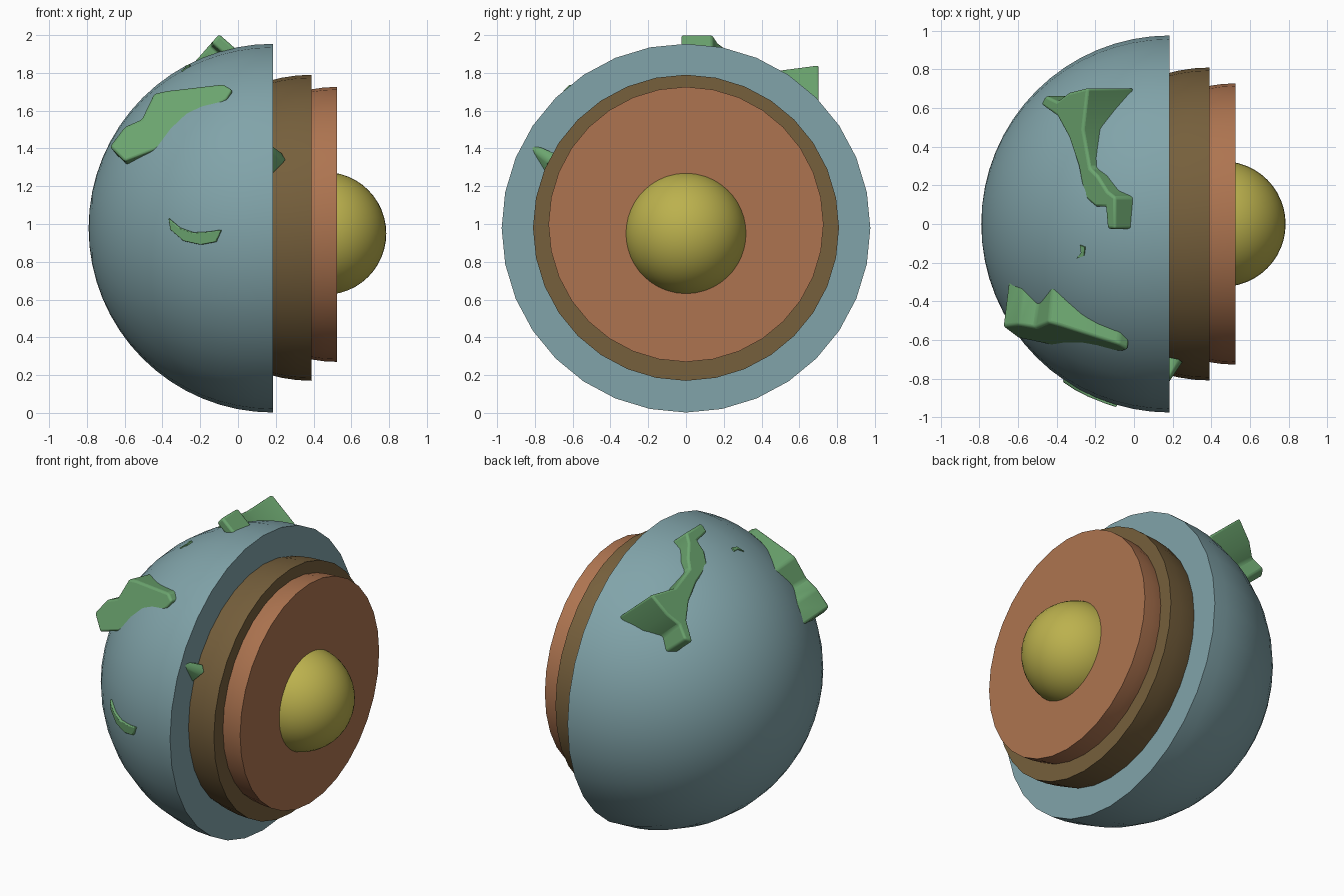
import bpy, bmesh, math
from mathutils import Vector

if "Cube" in bpy.data.objects:
    bpy.data.objects.remove(bpy.data.objects["Cube"])

OCEAN_C, OCEAN_R = Vector((0.185, 0, 0.978)), 0.976


def material(name, rgb):
    m = bpy.data.materials.new(name)
    m.diffuse_color = (*rgb, 1)
    m.use_nodes = True
    m.node_tree.nodes["Principled BSDF"].inputs["Base Color"].default_value = m.diffuse_color
    return m


LAND = material("land_green", (0.15, 0.38, 0.16))


def finish(name, bm, mat, angle=35):
    bmesh.ops.recalc_face_normals(bm, faces=bm.faces[:])
    me = bpy.data.meshes.new(name)
    bm.to_mesh(me)
    bm.free()
    ob = bpy.data.objects.new(name, me)
    bpy.context.collection.objects.link(ob)
    me.materials.append(mat)
    bpy.ops.object.select_all(action='DESELECT')
    ob.select_set(True)
    bpy.context.view_layer.objects.active = ob
    bpy.ops.object.shade_smooth_by_angle(angle=math.radians(angle))
    return ob


def half_ball(name, center, r, mat, segs=32, rings=16):
    """Closed hemisphere: flat cut faces +x, dome towards -x."""
    bm = bmesh.new()
    c = Vector(center)
    pole = bm.verts.new(c - Vector((r, 0, 0)))
    prev = None
    for i in range(1, rings + 1):
        a = math.pi / 2 * i / rings
        ring = []
        for j in range(segs):
            t = 2 * math.pi * j / segs
            ring.append(bm.verts.new(c + r * Vector((-math.cos(a), math.sin(a) * math.cos(t),
                                                     math.sin(a) * math.sin(t)))))
        for j in range(segs):
            k = (j + 1) % segs
            bm.faces.new((prev[j], prev[k], ring[k], ring[j]) if prev else (pole, ring[k], ring[j]))
        prev = ring
    bm.faces.new(prev)
    return finish(name, bm, mat)


def plate(name, points, inward, depth, bevel=0.014):
    """Land outline pushed inward into the globe, with rounded edges."""
    bm = bmesh.new()
    off = Vector(inward).normalized() * depth
    top = [bm.verts.new(p) for p in points]
    low = [bm.verts.new(Vector(p) + off) for p in points]
    bm.faces.new(top)
    bm.faces.new(low)
    for i in range(len(top)):
        k = (i + 1) % len(top)
        bm.faces.new((top[i], top[k], low[k], low[i]))
    ob = finish(name, bm, LAND)
    if bevel:
        b = ob.modifiers.new("round_edges", 'BEVEL')
        b.width, b.segments, b.limit_method = bevel, 3, 'ANGLE'
    return ob


# Nested layers, each cut a little further out
half_ball("ocean_shell", OCEAN_C, OCEAN_R, material("ocean_blue", (0.22, 0.37, 0.40)))
half_ball("mantle", (0.39, 0, 0.98), 0.81, material("mantle_brown", (0.18, 0.115, 0.045)))
half_ball("outer_core", (0.525, 0, 0.998), 0.728, material("core_orange", (0.42, 0.175, 0.08)))

# Inner core ball
bm = bmesh.new()
bmesh.ops.create_uvsphere(bm, u_segments=48, v_segments=24, radius=0.325)
bmesh.ops.translate(bm, verts=bm.verts[:], vec=(0.46, 0, 0.95))
finish("inner_core", bm, material("core_yellow", (0.50, 0.44, 0.075)))

# Rear land: flat plate facing up and left, outline given in x, y
rear = [(-.24, .705), (-.34, .68), (-.40, .635), (-.46, .665), (-.485, .62), (-.40, .56),
        (-.34, .45), (-.29, .30), (-.26, .14), (-.20, .09), (-.15, .09), (-.14, -.025),
        (-.10, -.025), (-.10, .14), (-.14, .17), (-.19, .25), (-.23, .29), (-.265, .49)]
plate("rear_land", [(x, y, (1.398 + .75 * x) / .66) for x, y in rear], (.75, 0, -.66), 0.32)

# Front land: flat plate facing the front, outline given in x, z
front = [(-.68, 1.41), (-.60, 1.515), (-.51, 1.555), (-.445, 1.69), (-.38, 1.705), (-.08, 1.74),
         (-.03, 1.71), (-.06, 1.66), (-.18, 1.57), (-.32, 1.46), (-.42, 1.40), (-.60, 1.33)]
plate("front_land", [(x, (-1.165 - .32 * x + .34 * z) / .88, z) for x, z in front],
      (.12, .98, -.15), 0.28)


def hug(pairs, axis, lift):
    """Place 2D points on the globe, seen along the front or the top."""
    out = []
    for a, b, in pairs:
        dx = a - OCEAN_C.x
        if axis == 'front':
            dz = b - OCEAN_C.z
            out.append((a, -math.sqrt((OCEAN_R + lift) ** 2 - dx * dx - dz * dz), b))
        else:
            out.append((a, b, OCEAN_C.z + math.sqrt((OCEAN_R + lift) ** 2 - dx * dx - b * b)))
    return out


# Low crescent island and a tiny sliver near the top
island = [(-.37, 1.03), (-.36, .97), (-.29, .91), (-.20, .89), (-.12, .905), (-.09, .97),
          (-.15, .96), (-.24, .955), (-.31, .98)]
plate("crescent_island", hug(island, 'front', 0.012), (.4, .9, .03), 0.1, 0.005)
sliver = [(-.30, -.18), (-.26, -.165), (-.255, -.12), (-.28, -.11), (-.275, -.15)]
plate("sliver_island", hug(sliver, 'top', 0.006), (.47, .15, -.85), 0.08, 0)

# Land wedge poking through the cut face
bm = bmesh.new()
for p in [(.17, -.835, 1.42), (.17, -.82, 1.385), (.18, -.74, 1.265), (.18, -.69, 1.37),
          (.25, -.715, 1.34), (.23, -.70, 1.375), (.235, -.735, 1.32), (.17, -.79, 1.415),
          (.10, -.72, 1.33)]:
    bm.verts.new(p)
bmesh.ops.convex_hull(bm, input=bm.verts[:])
finish("edge_land_wedge", bm, LAND, 50)
